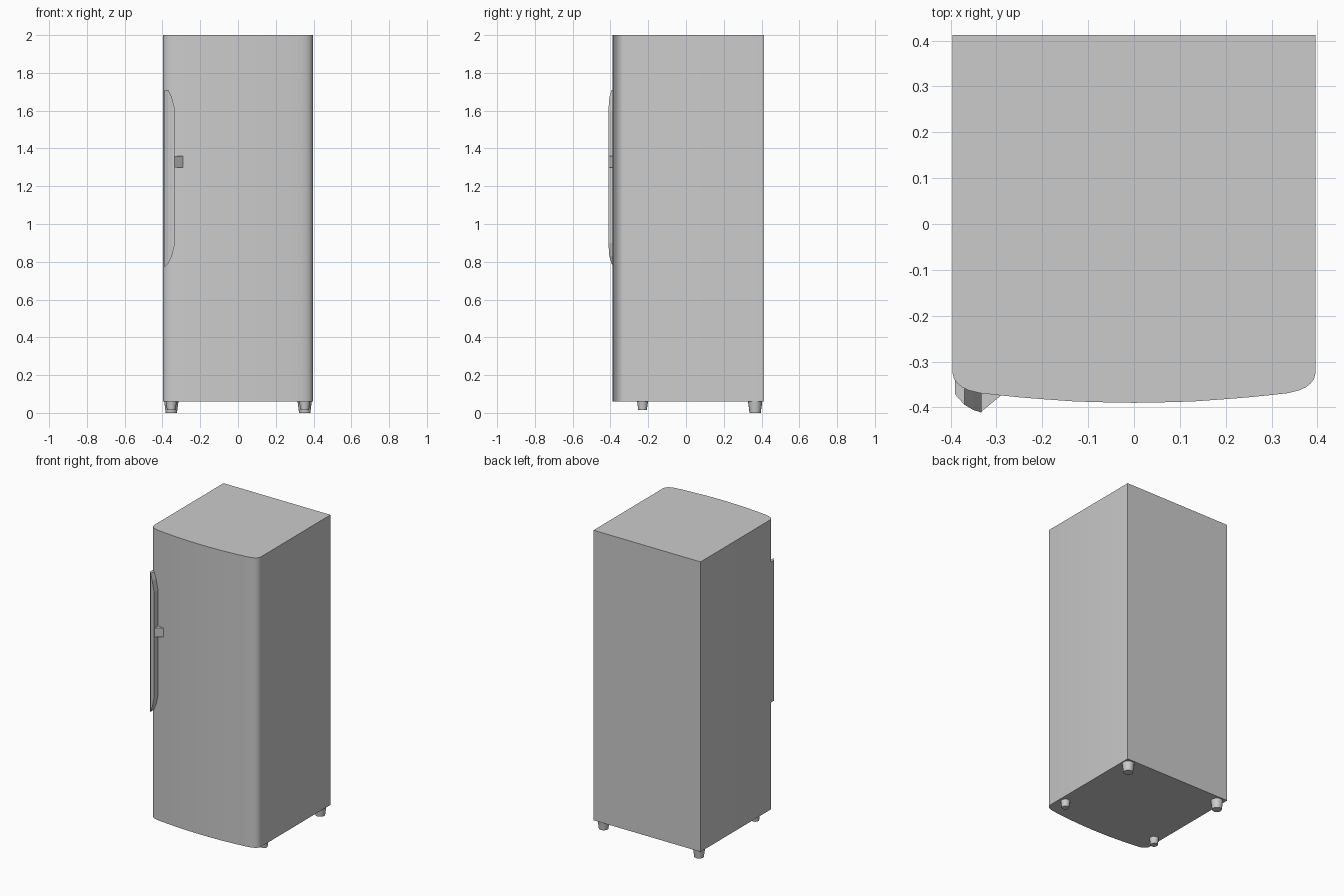
import bpy, bmesh, math

cube = bpy.data.objects.get("Cube")
if cube:
    bpy.data.objects.remove(cube, do_unlink=True)

# Single grey enamel
enamel = bpy.data.materials.new("grey_enamel")
GREY = (0.6, 0.6, 0.6, 1)
enamel.diffuse_color = GREY
enamel.use_nodes = True
enamel.node_tree.nodes["Principled BSDF"].inputs["Base Color"].default_value = GREY


def loft(name, rings, smooth=30):
    """Skin matching rings of points and cap both ends."""
    bm = bmesh.new()
    loops = [[bm.verts.new(p) for p in ring] for ring in rings]
    for a, b in zip(loops, loops[1:]):
        for i in range(len(a)):
            j = (i + 1) % len(a)
            bm.faces.new((a[i], a[j], b[j], b[i]))
    bm.faces.new(loops[0])
    bm.faces.new(loops[-1])
    bmesh.ops.recalc_face_normals(bm, faces=bm.faces)
    mesh = bpy.data.meshes.new(name)
    bm.to_mesh(mesh)
    bm.free()
    mesh.materials.append(enamel)
    obj = bpy.data.objects.new(name, mesh)
    bpy.context.collection.objects.link(obj)
    if smooth:
        bpy.ops.object.select_all(action="DESELECT")
        obj.select_set(True)
        bpy.context.view_layer.objects.active = obj
        bpy.ops.object.shade_smooth_by_angle(angle=math.radians(smooth))
    return obj


# Cabinet: square back, rounded front corners, bowed front
half = [(0.396, 0.412), (0.396, -0.325), (0.393, -0.337), (0.386, -0.347),
        (0.375, -0.356), (0.36, -0.363), (0.335, -0.369), (0.3, -0.373),
        (0.25, -0.378), (0.2, -0.382), (0.13, -0.387), (0.06, -0.389)]
outline = half + [(0, -0.39)] + [(-x, y) for x, y in reversed(half)]
loft("cabinet", [[(x, y, z) for x, y in outline] for z in (0.06, 2.0)])

# Door handle: sections across x, each with front depth, bottom and top
sections = [(-0.39, -0.372, 0.77, 1.71), (-0.37, -0.394, 0.79, 1.71),
            (-0.35, -0.406, 0.83, 1.67), (-0.333, -0.411, 0.9, 1.6)]
loft("door_handle", [[(x, -0.34, lo), (x, -0.34, hi), (x, front, hi), (x, front, lo)]
                     for x, front, lo, hi in sections], smooth=0)

# Wedge-shaped latch beside the handle
wedge = [(-0.335, -0.411), (-0.29, -0.374), (-0.29, -0.36), (-0.335, -0.36)]
loft("handle_latch", [[(x, y, z) for x, y in wedge] for z in (1.3, 1.36)], smooth=0)


# Tapered feet, larger at the back
def circle(cx, cy, r, z, n=16):
    return [(cx + r * math.cos(math.tau * i / n),
             cy + r * math.sin(math.tau * i / n), z) for i in range(n)]


for side, x in (("left", 0.353), ("right", -0.353)):
    for place, y, r, base in (("front", -0.23, 0.029, 0.015), ("back", 0.366, 0.038, 0.0)):
        loft(f"{place}_{side}_foot", [circle(x, y, r * 0.78, base), circle(x, y, r, 0.062)])
